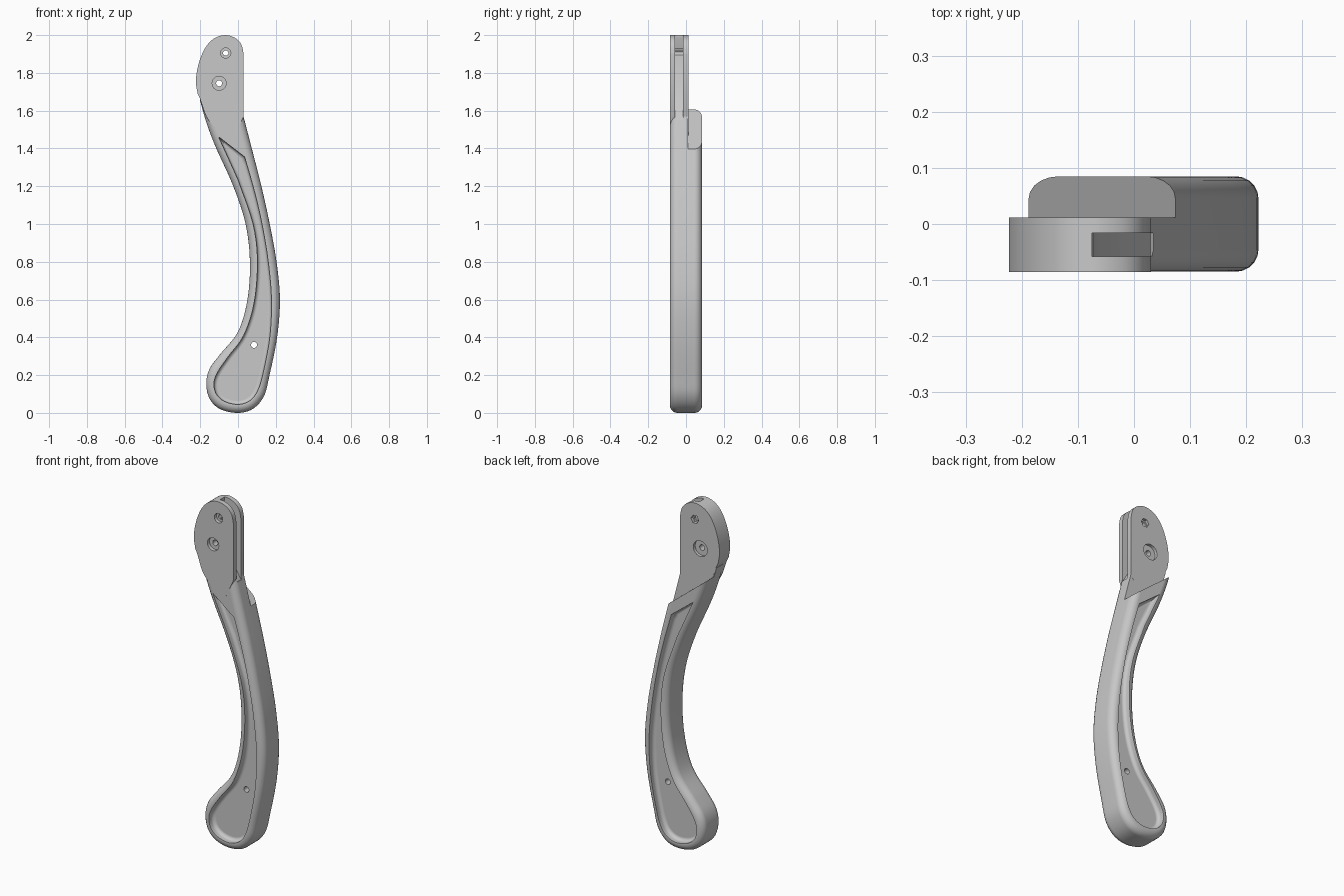
import bpy, bmesh, math
from mathutils import Vector

cube = bpy.data.objects.get("Cube")
if cube:
    bpy.data.objects.remove(cube, do_unlink=True)

grey = bpy.data.materials.new("plain grey")
grey.use_nodes = True
grey.diffuse_color = (0.58, 0.58, 0.58, 1)
grey.node_tree.nodes["Principled BSDF"].inputs["Base Color"].default_value = grey.diffuse_color


def smooth_run(points, steps=6):
    """Smooth open curve through the points."""
    p = [Vector(q) for q in points]
    p = [2 * p[0] - p[1]] + p + [2 * p[-1] - p[-2]]
    out = []
    for a, b, c, d in zip(p, p[1:], p[2:], p[3:]):
        for i in range(steps):
            t = i / steps
            out.append(0.5 * (2 * b + (c - a) * t + (2 * a - 5 * b + 4 * c - d) * t ** 2
                              + (3 * b - a - 3 * c + d) * t ** 3))
    return out + [p[-2]]


def inset(points, amount):
    """Move a counter-clockwise outline inward with mitred corners."""
    out = []
    for i, p in enumerate(points):
        a = (p - points[i - 1]).normalized()
        b = (points[(i + 1) % len(points)] - p).normalized()
        n = Vector((-a.y - b.y, a.x + b.x)).normalized()
        out.append(p + n * amount / max(0.2, n.dot(Vector((-a.y, a.x)))))
    return out


def slab(name, outline, rings):
    """Stack insets of an x-z outline along y; rings are (y, inset)."""
    pts = [Vector(q) for q in outline]
    if sum(p.x * q.y - q.x * p.y for p, q in zip(pts, pts[1:] + pts[:1])) < 0:
        pts.reverse()
    bm = bmesh.new()
    loops = [[bm.verts.new((q.x, y, q.y)) for q in inset(pts, s)] for y, s in rings]
    for low, high in zip(loops, loops[1:]):
        for i in range(len(pts)):
            bm.faces.new((low[i - 1], low[i], high[i], high[i - 1]))
    bm.faces.new(loops[0])
    bm.faces.new(loops[-1][::-1])
    bmesh.ops.recalc_face_normals(bm, faces=bm.faces)
    mesh = bpy.data.meshes.new(name)
    bm.to_mesh(mesh)
    bm.free()
    obj = bpy.data.objects.new(name, mesh)
    bpy.context.collection.objects.link(obj)
    mesh.materials.append(grey)
    return obj


def disc(x, z, r, y0, y1, sides=24):
    ring = [(x + r * math.cos(math.tau * i / sides), z + r * math.sin(math.tau * i / sides))
            for i in range(sides)]
    return slab("hole_cutter", ring, [(y0, 0), (y1, 0)])


def activate(obj):
    bpy.ops.object.select_all(action='DESELECT')
    obj.select_set(True)
    bpy.context.view_layer.objects.active = obj


def cut(obj, cutters):
    activate(obj)
    for c in cutters:
        mod = obj.modifiers.new("cut", 'BOOLEAN')
        mod.operation, mod.solver, mod.object = 'DIFFERENCE', 'EXACT', c
        bpy.ops.object.modifier_apply(modifier=mod.name)


def finish(obj):
    activate(obj)
    bpy.ops.object.shade_smooth_by_angle(angle=math.radians(30))
    mod = obj.modifiers.new("even_normals", 'WEIGHTED_NORMAL')
    mod.keep_sharp = True


def quarter(radius, steps=5):
    """(depth, inset) pairs of a convex rounded edge, from the flat face to the side."""
    return [(radius * (1 - math.cos(a)), radius * (1 - math.sin(a)))
            for a in (math.pi / 2 * i / steps for i in range(steps + 1))]


# Curved handle with fully rounded edges
HALF = 0.085
handle_line = smooth_run([
    (-0.203, 1.66), (-0.165, 1.53), (-0.115, 1.4), (-0.025, 1.2), (0.04, 1.0), (0.063, 0.8),
    (0.05, 0.6), (0.0, 0.43), (-0.095, 0.31), (-0.152, 0.23), (-0.168, 0.15), (-0.148, 0.07),
    (-0.09, 0.018), (0.0, 0.0), (0.08, 0.022), (0.138, 0.09), (0.167, 0.2), (0.207, 0.4),
    (0.222, 0.6), (0.204, 0.8), (0.168, 1.0), (0.124, 1.2), (0.073, 1.4), (0.029, 1.57), (0.01, 1.64)])
edge = quarter(0.04)
rings = [(d - HALF, s) for d, s in edge] + [(HALF - d, s) for d, s in reversed(edge)]
handle = slab("handle", handle_line, rings)

# Head plate that merges into the top of the handle
head_line = (smooth_run([(-0.13, 1.52), (-0.168, 1.57), (-0.202, 1.665)])
             + smooth_run([(-0.214, 1.69), (-0.223, 1.76), (-0.208, 1.85), (-0.175, 1.93),
                           (-0.13, 1.98), (-0.07, 2.0), (-0.015, 1.985), (0.018, 1.95), (0.03, 1.9)])
             + [Vector((0.03, 1.57)), Vector((-0.02, 1.46))])
head = slab("head_plate", head_line, [(-0.0853, 0), (0.012, 0)])

# Teardrop recess on the front and back of the handle
recess_line = smooth_run([
    (0.035, 1.355), (0.085, 1.18), (0.127, 1.0), (0.16, 0.8), (0.177, 0.6), (0.168, 0.4),
    (0.13, 0.2), (0.1, 0.11), (0.06, 0.063), (0.0, 0.045), (-0.07, 0.06), (-0.115, 0.1),
    (-0.127, 0.16), (-0.105, 0.22), (-0.05, 0.3), (0.03, 0.41), (0.085, 0.58), (0.103, 0.8),
    (0.08, 1.0), (0.0, 1.235)], 5) + [Vector((-0.103, 1.462))]
FLOOR = 0.045
bowl = [(FLOOR + d, s) for d, s in quarter(0.02, 4)] + [(0.2, 0)]
recesses = [slab("recess_cutter", recess_line, [(side * y, s) for y, s in bowl])
            for side in (1, -1)]

# Diagonal step behind the head, and the slot in the head
step = slab("step_cutter", [(-0.4, 1.776), (0.3, 1.216), (0.3, 2.2), (-0.4, 2.2)],
            [(0.0118, 0), (0.3, 0)])
slot = slab("slot_cutter", [(-0.075, 2.1), (-0.075, 1.985), (-0.09, 1.93), (-0.075, 1.92),
                            (-0.06, 1.7), (0.03, 1.55), (0.2, 1.55), (0.2, 2.1)],
            [(-0.058, 0), (-0.016, 0)])

# Pin holes and their counterbores
pin_hole = disc(0.085, 0.36, 0.016, -0.3, 0.3)
bores = [disc(-0.065, 1.905, 0.014, -0.3, 0.3), disc(-0.1, 1.745, 0.016, -0.3, 0.3),
         disc(-0.065, 1.905, 0.027, -0.3, -0.065), disc(-0.065, 1.905, 0.025, -0.005, 0.3, 6),
         disc(-0.1, 1.745, 0.037, -0.3, -0.065), disc(-0.1, 1.745, 0.045, -0.005, 0.3)]

cut(handle, recesses + [step, slot, pin_hole])
cut(head, [slot] + bores)
for c in recesses + [step, slot, pin_hole] + bores:
    bpy.data.objects.remove(c, do_unlink=True)
finish(handle)
finish(head)
